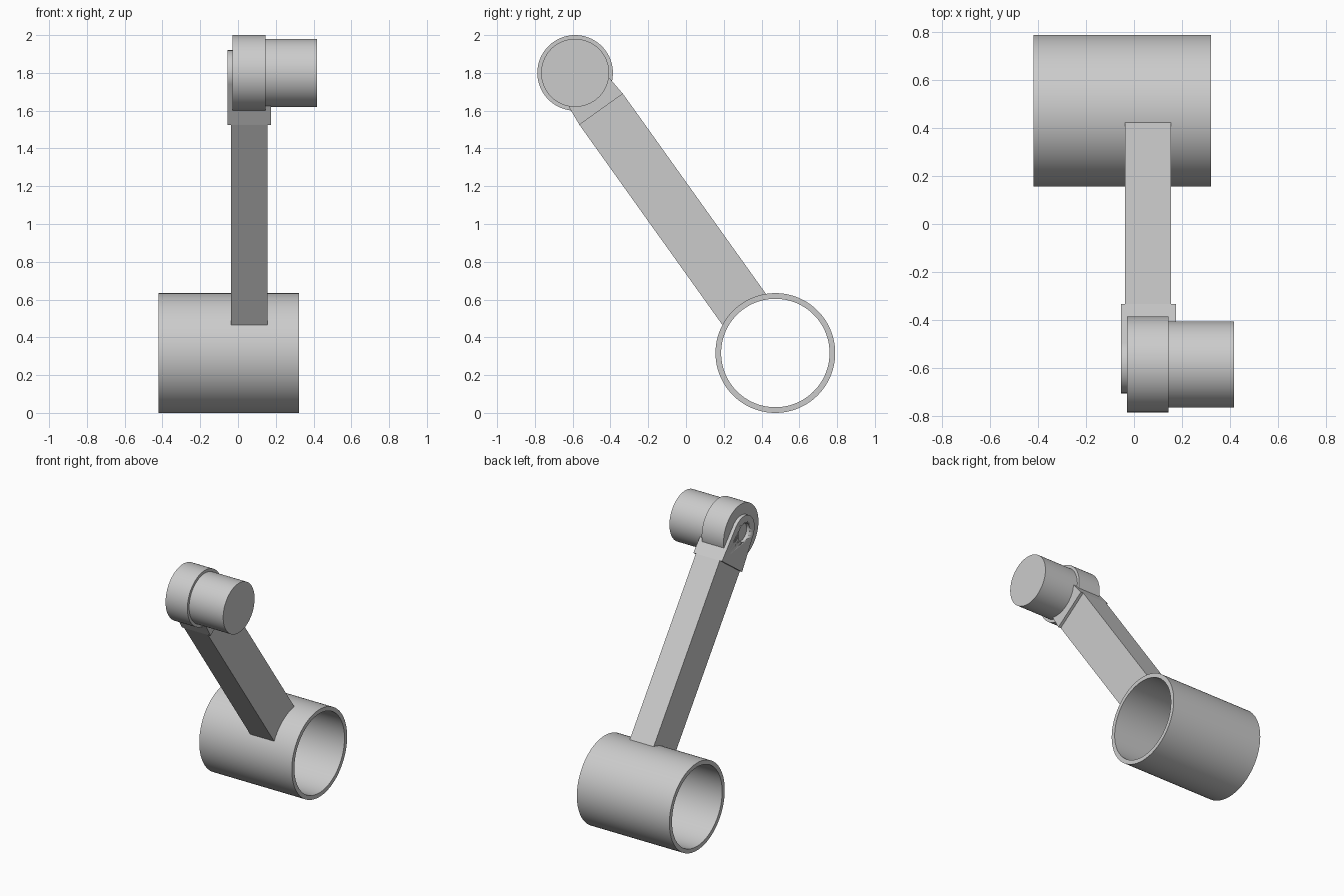
import bpy, bmesh
from math import radians, sin, cos, pi, asin
from mathutils import Vector

cube = bpy.data.objects.get("Cube")
if cube:
    bpy.data.objects.remove(cube, do_unlink=True)

grey = bpy.data.materials.new("plain grey")
grey.use_nodes = True
grey.diffuse_color = (0.6, 0.6, 0.6, 1)
grey.node_tree.nodes["Principled BSDF"].inputs["Base Color"].default_value = (0.6, 0.6, 0.6, 1)

# Side-plane layout as (y, z): pivot at the top, tube at the bottom
pivot = Vector((-0.587, 1.8))
tube_centre = Vector((0.473, 0.317))
along = (tube_centre - pivot).normalized()
across = Vector((-along.y, along.x))
span = (tube_centre - pivot).length
half_width = 0.1415
fork_base = 0.237


def finish(name, bm, angle=30):
    bmesh.ops.recalc_face_normals(bm, faces=bm.faces)
    mesh = bpy.data.meshes.new(name)
    bm.to_mesh(mesh)
    bm.free()
    mesh.materials.append(grey)
    obj = bpy.data.objects.new(name, mesh)
    bpy.context.collection.objects.link(obj)
    bpy.ops.object.select_all(action="DESELECT")
    obj.select_set(True)
    bpy.context.view_layer.objects.active = obj
    bpy.ops.object.shade_smooth_by_angle(angle=radians(angle))
    return obj


def prism(name, outline, x0, x1):
    """Extrude a (y, z) outline along x."""
    bm = bmesh.new()
    face = bm.faces.new([bm.verts.new((x0, p.x, p.y)) for p in outline])
    extruded = bmesh.ops.extrude_face_region(bm, geom=[face], use_keep_orig=True)["geom"]
    moved = [v for v in extruded if isinstance(v, bmesh.types.BMVert)]
    bmesh.ops.translate(bm, verts=moved, vec=(x1 - x0, 0, 0))
    return finish(name, bm)


def circle(centre, radius, start=0, end=2 * pi, steps=96):
    """Points on an arc, measured from the arm direction."""
    return [centre + radius * (cos(a) * along + sin(a) * across)
            for a in (start + (end - start) * i / steps for i in range(steps + 1))]


def disc(name, radius, x0, x1):
    return prism(name, circle(pivot, radius)[:-1], x0, x1)


def tube(name, centre, outer, inner, x0, x1, steps=128):
    bm = bmesh.new()
    section = [(x0, outer), (x1, outer), (x1, inner), (x0, inner)]
    rings = [[bm.verts.new((x, p.x, p.y)) for p in circle(centre, r, steps=steps)[:-1]]
             for x, r in section]
    for k in range(4):
        a, b = rings[k], rings[(k + 1) % 4]
        for i in range(steps):
            j = (i + 1) % steps
            bm.faces.new((a[i], a[j], b[j], b[i]))
    return finish(name, bm)


# Open tube at the foot of the arm
tube("clamp_tube", tube_centre, 0.317, 0.287, -0.42, 0.322)

# Square arm whose lower end follows the tube wall
seat_radius = 0.302
bite = asin(half_width / seat_radius)
arm_outline = [pivot + along * fork_base - across * half_width,
               pivot + along * fork_base + across * half_width]
arm_outline += circle(tube_centre, seat_radius, pi - bite, pi + bite, 24)
prism("arm", arm_outline, -0.037, 0.155)

# Tapered fork with a rounded end
fork_outline = [pivot + along * fork_base - across * half_width,
                pivot + along * fork_base + across * half_width]
fork_outline += circle(pivot, 0.12, radians(95), radians(265), 48)
fork = prism("fork", fork_outline, -0.055, 0.175)

# Pin hole in the outer cheek
cutter = disc("pin_hole_cutter", 0.065, -0.1, -0.02)
cutter.hide_render = True
hole = fork.modifiers.new("pin hole", "BOOLEAN")
hole.operation = "DIFFERENCE"
hole.solver = "EXACT"
hole.object = cutter
bpy.context.view_layer.objects.active = fork
bpy.ops.object.modifier_apply(modifier=hole.name)
bpy.data.objects.remove(cutter, do_unlink=True)

# Round housing and the drum beside it
disc("housing_ring", 0.2, -0.03, 0.145)
disc("drum", 0.18, 0.14, 0.418)
